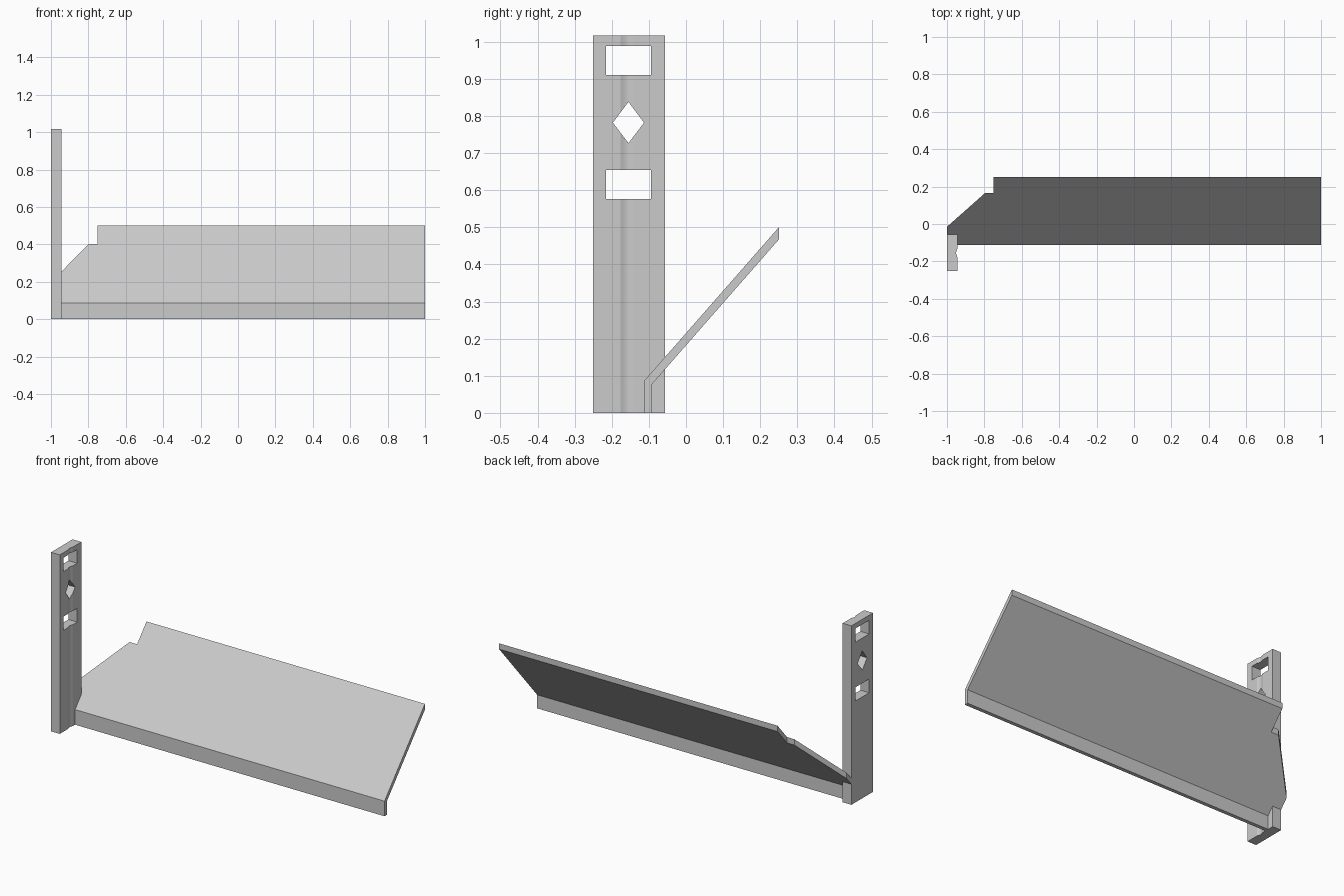
import bpy
import bmesh
import math

if "Cube" in bpy.data.objects:
    bpy.data.objects.remove(bpy.data.objects["Cube"])

grey = bpy.data.materials.new("plain_grey")
grey.diffuse_color = (0.6, 0.6, 0.6, 1)
grey.use_nodes = True
grey.node_tree.nodes["Principled BSDF"].inputs["Base Color"].default_value = grey.diffuse_color


def make_object(name, bm):
    bmesh.ops.recalc_face_normals(bm, faces=bm.faces)
    mesh = bpy.data.meshes.new(name)
    bm.to_mesh(mesh)
    bm.free()
    mesh.materials.append(grey)
    obj = bpy.data.objects.new(name, mesh)
    bpy.context.collection.objects.link(obj)
    return obj


def prism(name, start, end):
    """Solid between two matching loops of points."""
    bm = bmesh.new()
    a = [bm.verts.new(p) for p in start]
    b = [bm.verts.new(p) for p in end]
    bm.faces.new(a)
    bm.faces.new(b)
    for i in range(len(a)):
        j = (i + 1) % len(a)
        bm.faces.new((a[i], a[j], b[j], b[i]))
    return make_object(name, bm)


# Upright post with a shallow rounded groove down its inner face
X0, X1, Y0, Y1, TOP = -1.0, -0.945, -0.25, -0.057, 1.017
groove = []
for i in range(9):
    t = i / 8
    groove.append((X1 - 0.006 * math.sin(math.pi * t), -0.176 + 0.042 * t))
section = [(X0, Y0), (X1, Y0)] + groove + [(X1, Y1), (X0, Y1)]
post = prism("post", [(x, y, 0) for x, y in section],
             [(x, y, TOP) for x, y in section])

# Two rectangular windows and a diamond through the post
CY = -0.155


def cut_hole(name, outline):
    cutter = prism(name, [(X0 - 0.1, y, z) for y, z in outline],
                   [(X1 + 0.1, y, z) for y, z in outline])
    cutter.hide_render = True
    cutter.hide_viewport = True
    mod = post.modifiers.new(name, 'BOOLEAN')
    mod.operation = 'DIFFERENCE'
    mod.solver = 'EXACT'
    mod.object = cutter


for label, low, high in (("upper", 0.910, 0.988), ("lower", 0.576, 0.654)):
    cut_hole(label + "_window_cutter",
             [(CY - 0.061, low), (CY + 0.061, low),
              (CY + 0.061, high), (CY - 0.061, high)])
cut_hole("diamond_cutter", [(CY, 0.727), (CY + 0.042, 0.782),
                            (CY, 0.838), (CY - 0.042, 0.782)])

# Sloping board with a folded-down front lip, notched around the post
FRONT, BACK, LIP = -0.113, -0.092, 0.086
SLOPE = (0.5 - LIP) / (0.25 - FRONT)
DROP = 0.033
outline = [(X1, FRONT), (1, FRONT), (1, 0.25), (-0.75, 0.25), (-0.75, 0.165),
           (-0.797, 0.165), (-1, -0.015), (-1, Y1), (X1, Y1)]


def height(y):
    return LIP + SLOPE * (y - FRONT)


bm = bmesh.new()
upper = [bm.verts.new((x, y, height(y))) for x, y in outline]
lower = []
for x, y in outline:
    y = max(y, BACK)
    lower.append(bm.verts.new((x, y, height(y) - DROP)))
bm.faces.new(upper)
bm.faces.new(lower)
for i in range(1, len(outline)):
    j = (i + 1) % len(outline)
    bm.faces.new((upper[i], upper[j], lower[j], lower[i]))
foot_front = [bm.verts.new((x, FRONT, 0)) for x in (X1, 1)]
foot_back = [bm.verts.new((x, BACK, 0)) for x in (X1, 1)]
bm.faces.new((upper[0], upper[1], foot_front[1], foot_front[0]))
bm.faces.new((lower[0], lower[1], foot_back[1], foot_back[0]))
bm.faces.new((foot_front[0], foot_front[1], foot_back[1], foot_back[0]))
for i in (0, 1):
    bm.faces.new((upper[i], lower[i], foot_back[i], foot_front[i]))
make_object("sloping_board", bm)
